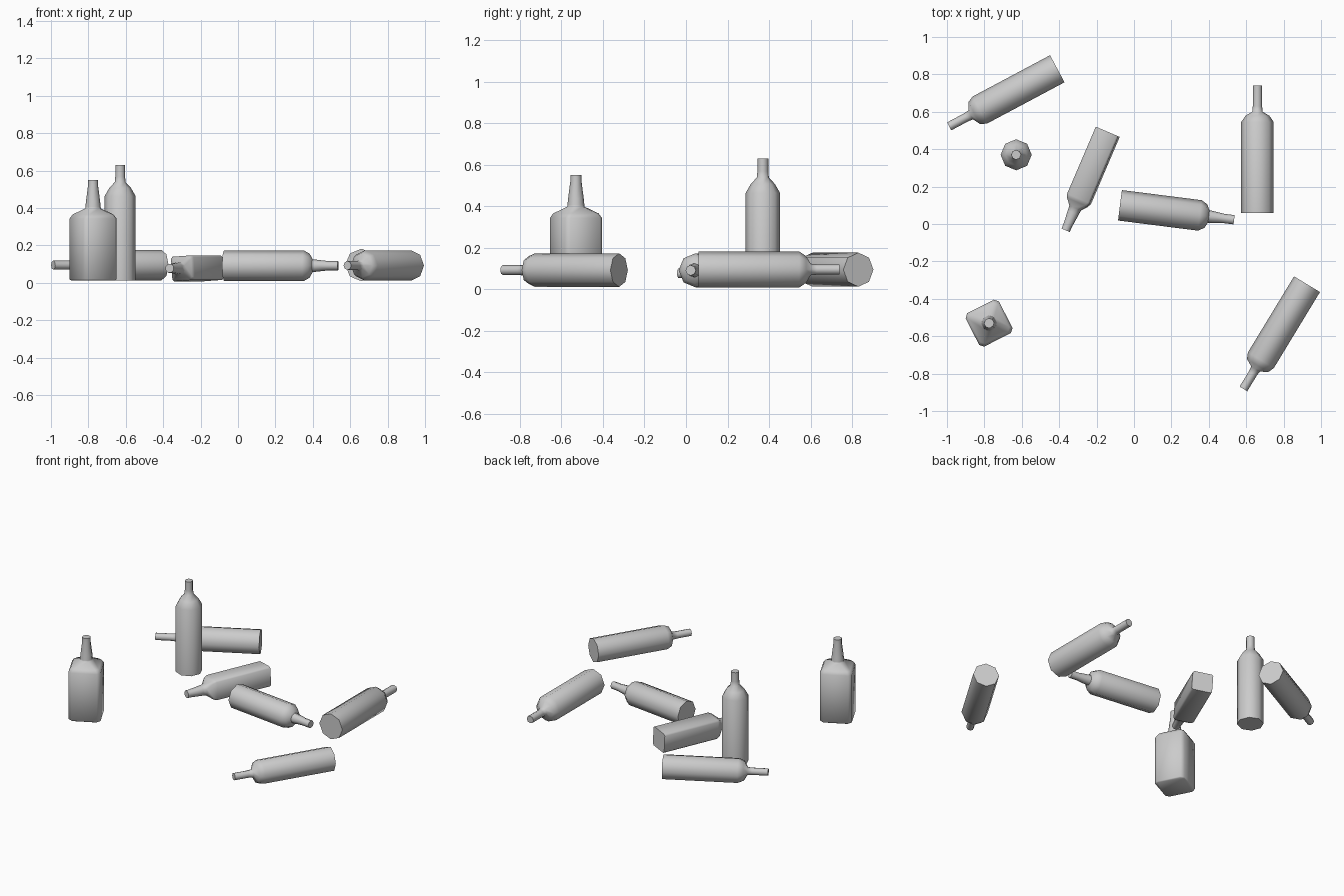
import bpy, bmesh, math
from mathutils import Vector, Matrix

if "Cube" in bpy.data.objects:
    bpy.data.objects.remove(bpy.data.objects["Cube"])


def ring(size, chamfer):
    """Eight points: regular octagon when chamfer is None, else chamfered square."""
    if chamfer is None:
        return [(size * math.cos(i * math.pi / 4), size * math.sin(i * math.pi / 4)) for i in range(8)]
    if chamfer == "neck":  # octagon turned to line up with the chamfered square
        return [(size * math.cos((i - .5) * math.pi / 4), size * math.sin((i - .5) * math.pi / 4)) for i in range(8)]
    pts, a, b = [], size, size - chamfer
    for k in range(4):
        r = Matrix.Rotation(k * math.pi / 2, 2)
        pts += [tuple(r @ Vector((a, -b))), tuple(r @ Vector((a, b)))]
    return pts


def bottle(name, sections, base, tip, roll=0):
    """Loft sections (height, size, chamfer) along the line from base to tip."""
    bm = bmesh.new()
    rings = [[bm.verts.new((x, y, z)) for x, y in ring(s, c)] for z, s, c in sections]
    for lo, hi in zip(rings, rings[1:]):
        for i in range(8):
            j = (i + 1) % 8
            bm.faces.new((lo[i], lo[j], hi[j], hi[i]))
    bm.faces.new(rings[0][::-1])
    bm.faces.new(rings[-1])
    me = bpy.data.meshes.new(name)
    bm.to_mesh(me)
    bm.free()
    me.shade_smooth()
    me.set_sharp_from_angle(angle=math.radians(55))
    ob = bpy.data.objects.new(name, me)
    bpy.context.collection.objects.link(ob)
    base, tip = Vector(base), Vector(tip)
    axis = tip - base
    if abs(axis.z) > abs(axis.x) + abs(axis.y):
        rot = Matrix.Identity(4)
    else:
        rot = axis.to_track_quat('Z', 'Y').to_matrix().to_4x4()
    ob.matrix_world = Matrix.Translation(base) @ rot @ Matrix.Rotation(math.radians(roll), 4, 'Z')


def round_profile(r, body, neck_start, length, neck, bulge):
    """Body, shoulder and straight neck; bulge is the mid-shoulder radius."""
    return [(0, r, None), (body, r, None), ((body + neck_start) / 2 + .006, bulge, None),
            (neck_start, neck + .003, None), (neck_start + .03, neck, None), (length, neck, None)]


def square_profile(a, body, neck_start, length):
    """Chamfered square body, rounded shoulder and tapered octagonal neck."""
    c = a * .2
    return [(0, a * .95, c), (.006, a, c), (body, a, c), (body + .022, a * .88, c),
            (neck_start - .008, a * .42, "neck"), (neck_start, .041, "neck"),
            (neck_start + .03, .038, "neck"), (length - .03, .027, "neck"), (length, .027, "neck")]


# Standing bottles
bottle("standing_round_bottle", round_profile(.083, .45, .525, .617, .026, .058),
       (-.63, .37, .013), (-.63, .37, .63))
bottle("standing_square_bottle", square_profile(.1, .33, .392, .537),
       (-.775, -.53, .013), (-.775, -.53, .55), 27)

# Lying round bottles
bottle("lying_bottle_back_left", round_profile(.082, .47, .525, .655, .024, .066),
       (-.41, .83, .094), (-.988, .522, .094))
bottle("lying_bottle_right", round_profile(.087, .485, .54, .68, .025, .064),
       (.66, .06, .095), (.66, .74, .095))
bottle("lying_bottle_front_right", round_profile(.081, .475, .53, .655, .024, .067),
       (.925, -.322, .092), (.585, -.882, .092))
bottle("lying_bottle_centre",
       [(0, .082, None), (.43, .082, None), (.462, .064, None), (.478, .034, None),
        (.50, .032, None), (.56, .025, None), (.615, .025, None)],
       (-.075, .1, .091), (.54, .022, .091))

# Lying square bottle
bottle("lying_square_bottle", [(0, .066, .01), (.39, .066, .01), (.41, .058, .01),
                               (.443, .036, "neck"), (.47, .033, "neck"),
                               (.55, .025, "neck"), (.573, .025, "neck")],
       (-.14, .493, .077), (-.364, -.03, .077), 4)
